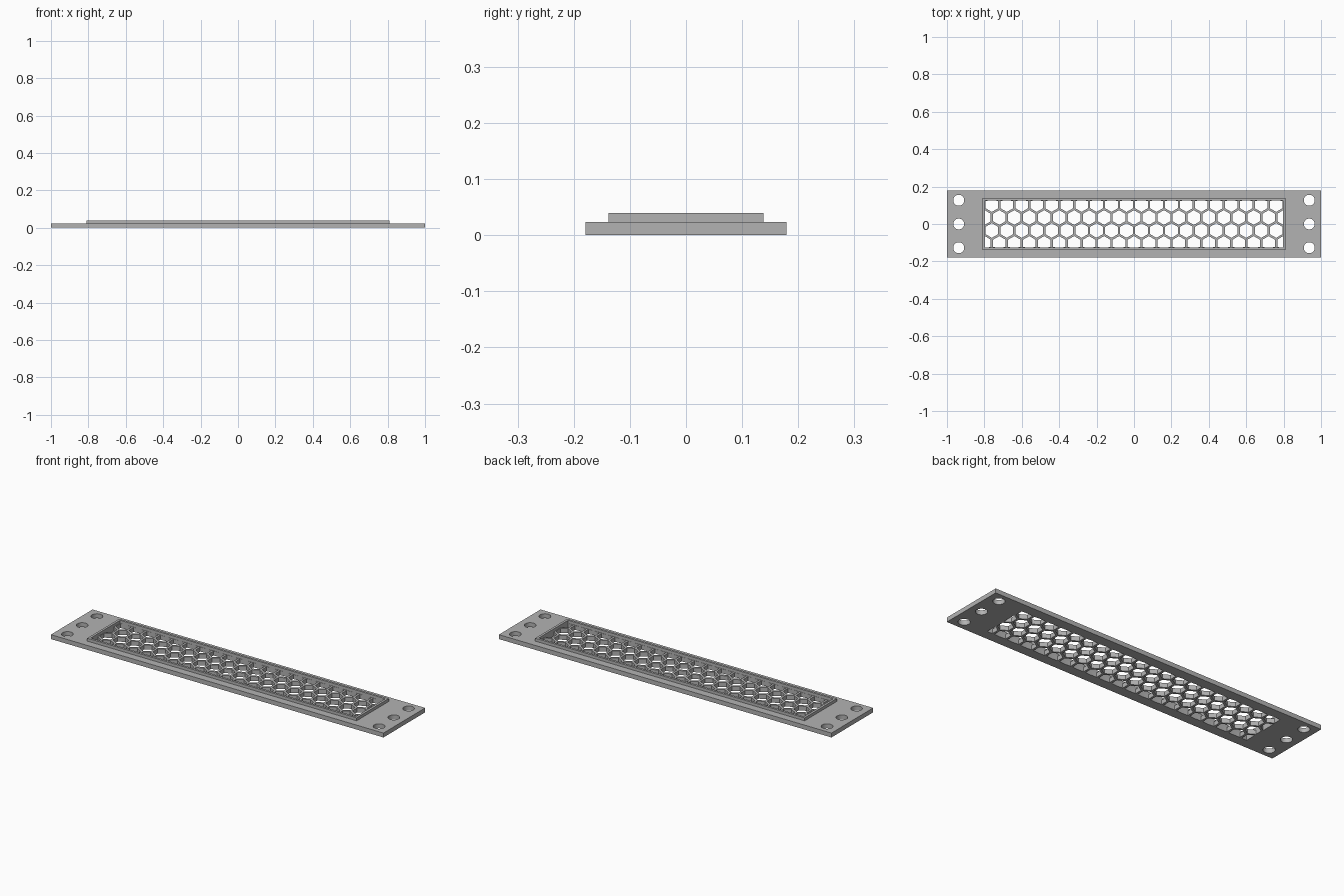
import bpy, math

if "Cube" in bpy.data.objects:
    bpy.data.objects.remove(bpy.data.objects["Cube"])

PLATE_H, RIM_H = 0.024, 0.04
WIN_X, WIN_Y = 0.797, 0.126       # opening inside the rim
PITCH, HEX_W = 0.08, 0.068        # honeycomb spacing and cell width

grey = bpy.data.materials.new("plain grey")
grey.use_nodes = True
colour = (0.45, 0.45, 0.45, 1)
grey.diffuse_color = colour
grey.node_tree.nodes["Principled BSDF"].inputs["Base Color"].default_value = colour


def rect(x, y):
    return [(-x, -y), (x, -y), (x, y), (-x, y)]


def ngon(cx, cy, r, n):
    """Regular polygon with a corner pointing to +y."""
    angles = [math.pi / 2 + math.tau * i / n for i in range(n)]
    return [(cx + r * math.cos(a), cy + r * math.sin(a)) for a in angles]


def clip(points):
    """Trim a cell to the window, dropping corners that coincide."""
    out = []
    for x, y in points:
        p = (max(-WIN_X, min(WIN_X, x)), max(-WIN_Y, min(WIN_Y, y)))
        if all(math.dist(p, q) > 1e-4 for q in out):
            out.append(p)
    return out


def slab(name, loops, z0, z1):
    """Flat sheet with holes, given thickness from z0 to z1."""
    curve = bpy.data.curves.new(name, "CURVE")
    curve.dimensions = "2D"
    curve.fill_mode = "BOTH"
    curve.extrude = (z1 - z0) / 2
    for loop in loops:
        spline = curve.splines.new("POLY")
        spline.points.add(len(loop) - 1)
        for point, (x, y) in zip(spline.points, loop):
            point.co = (x, y, 0, 1)
        spline.use_cyclic_u = True
    curve.materials.append(grey)
    obj = bpy.data.objects.new(name, curve)
    obj.location.z = (z0 + z1) / 2
    bpy.context.collection.objects.link(obj)
    bpy.ops.object.select_all(action="DESELECT")
    obj.select_set(True)
    bpy.context.view_layer.objects.active = obj
    bpy.ops.object.convert(target="MESH")
    bpy.ops.object.shade_smooth_by_angle(angle=math.radians(25))


# Four honeycomb rows; every other row is shifted and ends in half cells
cells = []
for row in range(4):
    y = (1.5 - row) * PITCH * math.sqrt(3) / 2
    shifted = row % 2
    for i in range(20 + shifted):
        x = (i - 9.5 - shifted / 2) * PITCH
        cells.append(clip(ngon(x, y, HEX_W / math.sqrt(3), 6)))

# Three screw holes at each end
screws = [ngon(sx * 0.937, y, 0.029, 32) for sx in (-1, 1) for y in (-0.127, 0, 0.127)]

slab("base_plate", [rect(1, 0.179)] + cells + screws, 0, PLATE_H)
slab("raised_rim", [rect(0.81, 0.138), rect(WIN_X, WIN_Y)], PLATE_H, RIM_H)
